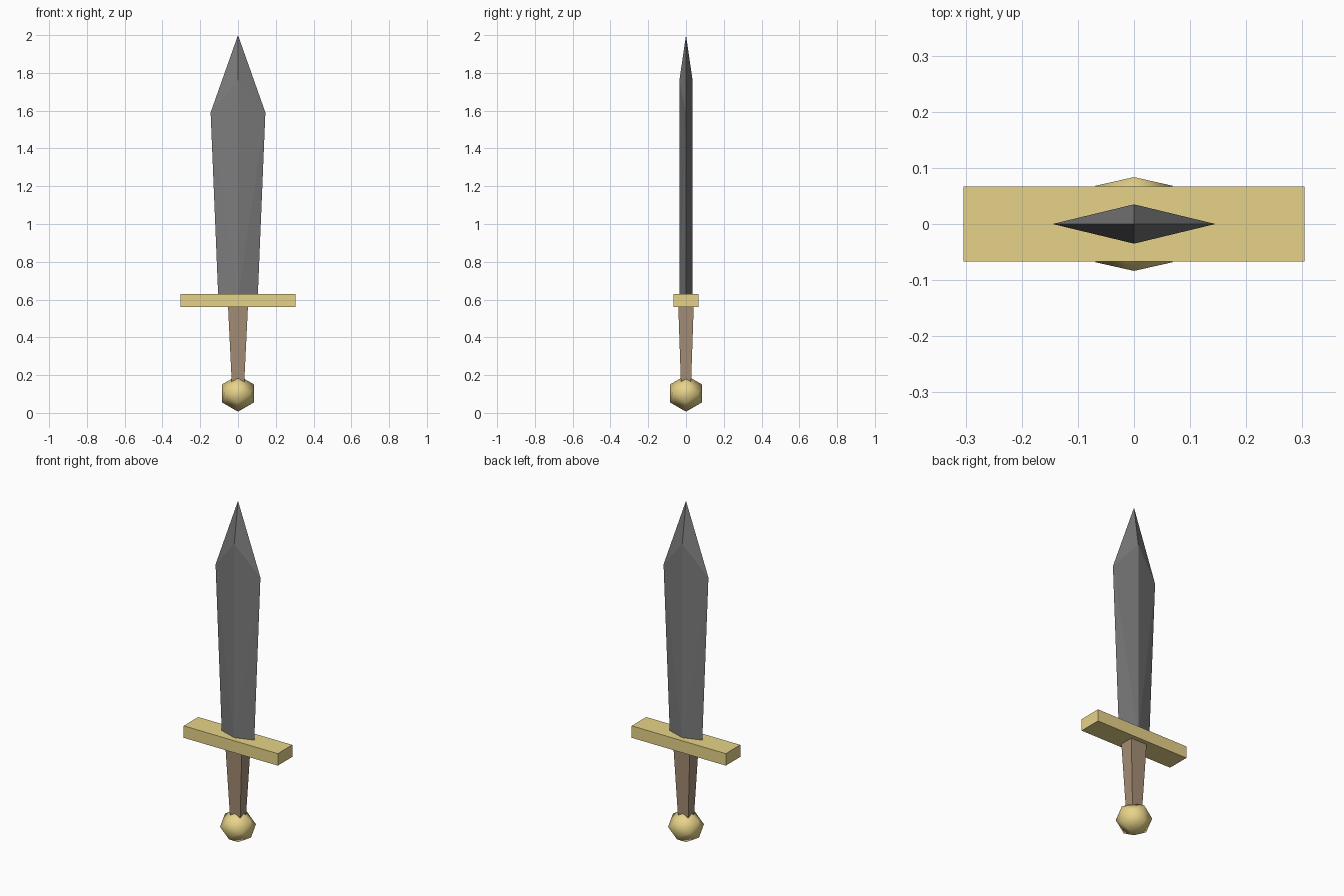
import bpy, bmesh
from math import cos, sin, pi

if "Cube" in bpy.data.objects:
    bpy.data.objects.remove(bpy.data.objects["Cube"])


def material(name, rgb):
    mat = bpy.data.materials.new(name)
    mat.diffuse_color = (*rgb, 1)
    mat.use_nodes = True
    mat.node_tree.nodes["Principled BSDF"].inputs["Base Color"].default_value = mat.diffuse_color
    return mat


def make_hull(name, points, mat=None, smooth=False):
    """Convex part from its corner points."""
    bm = bmesh.new()
    for p in points:
        bm.verts.new(p)
    bmesh.ops.convex_hull(bm, input=bm.verts)
    if not smooth:
        bmesh.ops.dissolve_limit(bm, angle_limit=0.01, verts=bm.verts, edges=bm.edges)
    bmesh.ops.recalc_face_normals(bm, faces=bm.faces)
    for f in bm.faces:
        f.smooth = smooth
    mesh = bpy.data.meshes.new(name)
    bm.to_mesh(mesh)
    bm.free()
    ob = bpy.data.objects.new(name, mesh)
    bpy.context.collection.objects.link(ob)
    if mat:
        mesh.materials.append(mat)
    return ob


def rect(hx, hy, z):
    return [(sx * hx, sy * hy, z) for sx in (-1, 1) for sy in (-1, 1)]


gold = material("gold", (0.80, 0.65, 0.25))
leather = material("leather", (0.38, 0.27, 0.18))
steel = material("steel", (0.20, 0.20, 0.20))

# Blade: diamond section, widening to the shoulders, then a point
blade = [(0, 0, 2.0)]
for s in (-1, 1):
    blade += [(s * 0.104, 0, 0.60), (s * 0.145, 0, 1.59),
              (0, s * 0.035, 0.60), (0, s * 0.035, 1.76)]
make_hull("blade", blade, steel)

# Crossguard: plain bar
make_hull("crossguard", rect(0.304, 0.067, 0.56) + rect(0.304, 0.067, 0.63), gold)

# Grip: tapered box
make_hull("grip", rect(0.033, 0.027, 0.16) + rect(0.053, 0.041, 0.57), leather)

# Pommel: faceted ball, alternate rings turned by 45 degrees
R, ZC = 0.0965, 0.103
pommel = [(0, 0, ZC - R), (0, 0, ZC + R)]
for lat, turn in ((-pi / 6, 0), (0, pi / 4), (pi / 6, 0)):
    for i in range(4):
        a = turn + i * pi / 2
        pommel.append((R * cos(lat) * cos(a), R * cos(lat) * sin(a), ZC + R * sin(lat)))
make_hull("pommel", pommel, gold, smooth=True)
